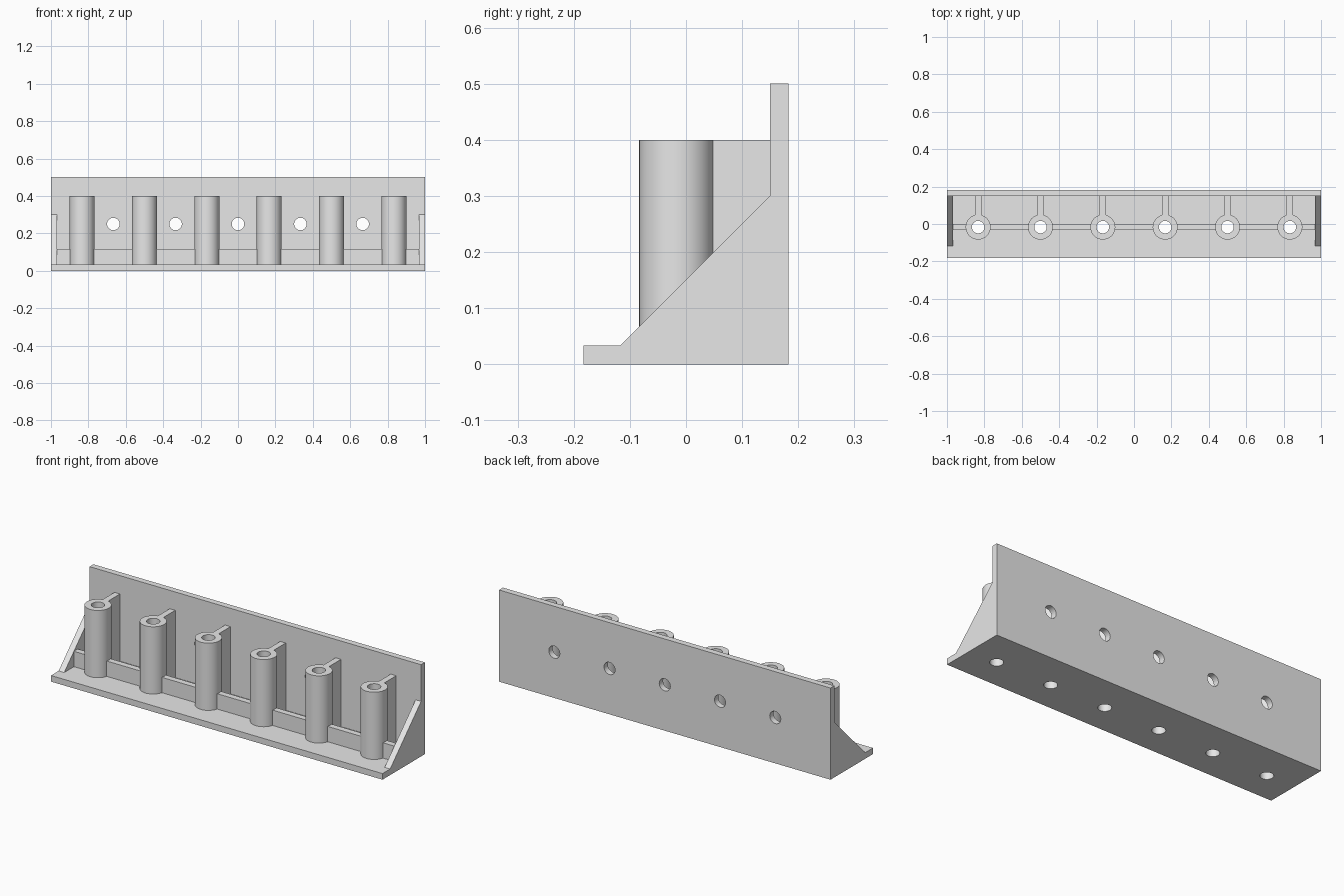
import bpy
import bmesh
import math
from mathutils import Matrix

if "Cube" in bpy.data.objects:
    bpy.data.objects.remove(bpy.data.objects["Cube"], do_unlink=True)

T = 1 / 30               # plate thickness
FRONT, BACK = -0.183, 0.183
WALL = BACK - T          # inner face of the back wall
POST_Y, POST_R, HOLE_R = -T / 2, 2 * T, T
POST_XS = [(i - 2.5) / 3 for i in range(6)]
HOLE_XS = [(i - 2) / 3 for i in range(5)]

grey = bpy.data.materials.new("light grey")
grey.use_nodes = True
grey.diffuse_color = (0.8, 0.8, 0.8, 1)
grey.node_tree.nodes["Principled BSDF"].inputs["Base Color"].default_value = (0.8, 0.8, 0.8, 1)


def finish(name, bm):
    bmesh.ops.recalc_face_normals(bm, faces=bm.faces[:])
    mesh = bpy.data.meshes.new(name)
    bm.to_mesh(mesh)
    bm.free()
    mesh.materials.append(grey)
    ob = bpy.data.objects.new(name, mesh)
    bpy.context.collection.objects.link(ob)
    return ob


def extrude(name, points, offset):
    """Closed polygon pushed along an offset."""
    bm = bmesh.new()
    face = bm.faces.new([bm.verts.new(p) for p in points])
    new = bmesh.ops.extrude_face_region(bm, geom=[face])["geom"]
    bmesh.ops.translate(bm, vec=offset, verts=[v for v in new if isinstance(v, bmesh.types.BMVert)])
    return finish(name, bm)


def along_x(name, profile, x0, x1):
    return extrude(name, [(x0, y, z) for y, z in profile], (x1 - x0, 0, 0))


def drill(ob, holes):
    """Cut round holes, each given as (location, axis rotation about x)."""
    bm = bmesh.new()
    for loc, turn in holes:
        bmesh.ops.create_cone(bm, cap_ends=True, segments=48, radius1=HOLE_R, radius2=HOLE_R, depth=1,
                              matrix=Matrix.Translation(loc) @ Matrix.Rotation(turn, 4, "X"))
    cutter = finish("hole_cutter", bm)
    cutter.hide_render = True
    mod = ob.modifiers.new("holes", "BOOLEAN")
    mod.operation, mod.solver, mod.object = "DIFFERENCE", "EXACT", cutter
    bpy.context.view_layer.objects.active = ob
    bpy.ops.object.modifier_apply(modifier=mod.name)
    bpy.data.objects.remove(cutter, do_unlink=True)


def smooth(ob):
    bpy.ops.object.select_all(action="DESELECT")
    ob.select_set(True)
    bpy.context.view_layer.objects.active = ob
    bpy.ops.object.shade_smooth_by_angle(angle=math.radians(30))


# L-shaped body: base plate and back wall, drilled separately
body = along_x("base_and_back_wall", [(FRONT, 0), (BACK, 0), (BACK, 0.5), (WALL, 0.5),
                                      (WALL, T), (FRONT, T)], -1, 1)
drill(body, [((x, POST_Y, -0.4), 0) for x in POST_XS])
drill(body, [((x, 0.4, 0.25), math.pi / 2) for x in HOLE_XS])
smooth(body)

# Triangular end gussets
for side, x in (("right", -1), ("left", 1 - T)):
    along_x(side + "_gusset", [(WALL - 0.267, T), (WALL, T), (WALL, 0.3)], x, x + T)

# Hollow posts, each with a rib joining it to the back wall
start = math.asin(T / 2 / POST_R)
steps = 48
for i, px in enumerate(POST_XS):
    outline = [(px + T / 2, WALL, T), (px - T / 2, WALL, T)]
    for k in range(steps + 1):
        a = math.pi / 2 + start + (2 * math.pi - 2 * start) * k / steps
        outline.append((px + POST_R * math.cos(a), POST_Y + POST_R * math.sin(a), T))
    post = extrude("post_%d" % (i + 1), outline, (0, 0, 0.4 - T))
    drill(post, [((px, POST_Y, 0.2), 0)])
    smooth(post)

# Low rail filling the gaps between posts and gussets
reach = POST_R - 0.006
ends = [-1 + T] + [x + s * reach for x in POST_XS for s in (-1, 1)] + [1 - T]
for i in range(0, len(ends), 2):
    along_x("rail_%d" % (i // 2 + 1), [(POST_Y - T / 2, T), (POST_Y + T / 2, T),
                                       (POST_Y + T / 2, 0.117), (POST_Y - T / 2, 0.117)],
            ends[i], ends[i + 1])
